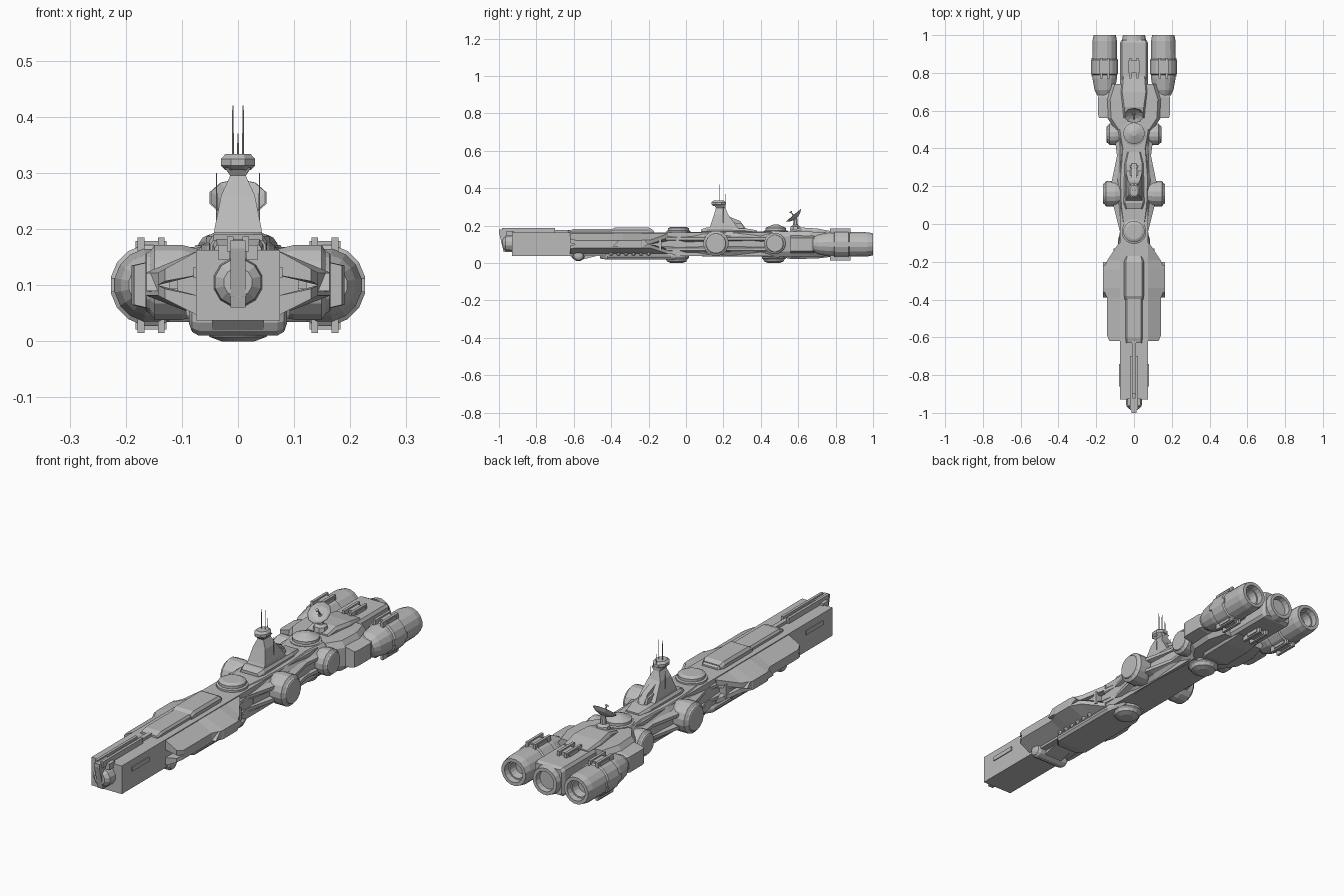
import bpy, bmesh, math
from mathutils import Matrix, Vector

if "Cube" in bpy.data.objects:
    bpy.data.objects.remove(bpy.data.objects["Cube"])

grey = bpy.data.materials.new("hull grey")
grey.use_nodes = True
grey.diffuse_color = (0.5, 0.5, 0.5, 1)
grey.node_tree.nodes["Principled BSDF"].inputs["Base Color"].default_value = (0.5, 0.5, 0.5, 1)
TURN = {"x": Matrix.Rotation(math.pi / 2, 4, "Y"),
        "y": Matrix.Rotation(-math.pi / 2, 4, "X"),
        "z": Matrix.Identity(4)}


def finish(name, bm, mirror=False):
    """Turn a bmesh into a grey object, mirrored across x when asked."""
    bmesh.ops.recalc_face_normals(bm, faces=bm.faces)
    mesh = bpy.data.meshes.new(name)
    bm.to_mesh(mesh)
    bm.free()
    mesh.materials.append(grey)
    ob = bpy.data.objects.new(name, mesh)
    bpy.context.collection.objects.link(ob)
    if mirror:
        mod = ob.modifiers.new("mirror", "MIRROR")
        mod.use_mirror_merge = False
    return ob


def skin(name, rings, mirror=False):
    """Bridge a list of closed rings and cap both ends."""
    bm = bmesh.new()
    rows = [[bm.verts.new(p) for p in ring] for ring in rings]
    n = len(rows[0])
    for a, b in zip(rows, rows[1:]):
        for i in range(n):
            j = (i + 1) % n
            bm.faces.new((a[i], a[j], b[j], b[i]))
    bm.faces.new(rows[0])
    bm.faces.new(rows[-1])
    return finish(name, bm, mirror)


def box(name, x, y, z, mirror=False):
    rect = [(x[0], y[0]), (x[1], y[0]), (x[1], y[1]), (x[0], y[1])]
    return skin(name, [[(px, py, pz) for px, py in rect] for pz in z], mirror)


def prism(name, outline, x, mirror=False):
    """Side outline of (y, z) points pushed along x."""
    return skin(name, [[(px, y, z) for y, z in outline] for px in x], mirror)


def hull(name, stations, cut=0.3):
    """Chamfered sections along y: (y, half width, low z, high z)."""
    rings = []
    for y, w, lo, hi in stations:
        c = cut * (hi - lo)
        v = w - c * 0.7
        rings.append([(-v, y, lo), (v, y, lo), (w, y, lo + c), (w, y, hi - c),
                      (v, y, hi), (-v, y, hi), (-w, y, hi - c), (-w, y, lo + c)])
    return skin(name, rings)


def turned(name, profile, place, axis="z", sides=16, mirror=False, tilt=0):
    """Revolve (radius, distance) pairs about an axis through place."""
    m = Matrix.Translation(Vector(place)) @ Matrix.Rotation(tilt, 4, "X") @ TURN[axis]
    step = math.tau / sides
    return skin(name, [[m @ Vector((r * math.cos((i + .5) * step), r * math.sin((i + .5) * step), d))
                        for i in range(sides)] for r, d in profile], mirror)


# Long main hull and bow
box("main_hull", (-.075, .075), (-.93, .72), (.037, .163))
turned("bow_hub", [(.052, 0), (.045, .035), (.026, .05)], (0, -.92, .105), "y", 12).scale.y = 1
turned("bow_drum", [(.026, -.05), (.042, -.035), (.046, .02)], (0, -.93, .105), "y", 12)
prism("bow_blade", [(-.92, .06), (-.975, .06), (-1, .165), (-1, .18), (-.92, .18)], (-.013, .013))
box("bow_cheek", (.015, .035), (-.96, -.92), (.145, .172), True)
for s in (-1, 1):
    box("bow_rail", (s * .02, s * .008), (-.985, -.7), (.16, .187))
box("bow_spine", (-.01, .01), (-.9, -.62), (.16, .176))
box("side_hatch", (.07, .079), (-.86, -.74), (.113, .132), True)

# Raised forward deck
hull("forward_deck", [(-.63, .042, .15, .172), (-.6, .045, .15, .182), (-.19, .045, .15, .182),
                      (-.17, .04, .15, .17)])
hull("deck_step", [(-.4, .05, .15, .18), (-.38, .052, .15, .19), (-.2, .052, .15, .19),
                   (-.18, .045, .15, .18)])

# Split side wings: sloped upper and lower plates with a recessed core
for name, root, tip, thick in (("upper_wing", .162, .122, -.022), ("lower_wing", .045, .082, .018)):
    rings = []
    for y, w in ((-.62, .13), (-.59, .143), (-.39, .143), (-.34, .165), (-.24, .165), (-.19, .14), (-.1, .08)):
        k = (w - .07) / .073
        drop = root + (tip - root) * min(k, 1)
        rings.append([(.07, y, root), (w, y, drop), (w, y, drop + thick), (.07, y, root + 2 * thick)])
    skin(name, rings, True)
box("wing_core", (.07, .108), (-.57, -.13), (.07, .13), True)
box("wing_conduit", (.1, .122), (-.5, -.22), (.094, .108), True)
prism("wing_end_block", [(-.39, .09), (-.36, .122), (-.22, .122), (-.2, .1), (-.24, .085)], (.1, .163), True)

# Waist fairings and struts between the side drums
for name, stations in (
        ("front_strut", [(-.17, .09), (-.04, .075), (.1, .11), (.14, .125)]),
        ("middle_strut", [(.17, .13), (.24, .115), (.36, .09), (.44, .1), (.48, .12)])):
    for lo, hi in ((.06, .09), (.115, .145)):
        skin(name, [[(.06, y, lo - .008), (w, y, lo + .008), (w, y, hi - .008), (.06, y, hi + .008)]
                    for y, w in stations], True)
hull("waist_fairing", [(0, .076, .04, .165), (.1, .09, .036, .168), (.24, .095, .036, .168),
                       (.4, .082, .036, .168), (.5, .1, .03, .172)], .25)

# Side drums with raised caps
for name, y, r, reach in (("front_drum", .16, .068, .165), ("rear_drum", .475, .058, .145)):
    turned(name, [(r * .85, .06), (r, .1), (r, reach - .016), (r * .82, reach - .008),
                  (r * .78, reach - .002), (r * .72, reach)], (0, y, .105), "x", 16, True)

# Round turrets above and below
for y in (-.04, .48):
    dome = .012 if y > 0 else 0
    turned("top_turret", [(.066, 0), (.066, .012), (.057, .015), (.057, .027), (.042, .034), (.014, .034 + dome)],
           (0, y, .16))
    turned("belly_turret", [(.03, 0), (.052, .008), (.058, .02), (.066, .026), (.066, .045)], (0, y - .01, 0))

# Keel, belly lamps and landing pod
hull("keel", [(-.46, .05, .024, .05), (-.42, .085, .018, .05), (-.08, .085, .018, .05), (0, .055, .028, .05)], .35)
for i in range(6):
    turned("belly_lamp", [(.012, 0), (.012, .008), (.006, .014)], (.079, -.4 + i * .04, .05), "x", 8, True)
turned("belly_pod", [(.033, 0), (.033, .07), (.026, .082), (.012, .087)], (0, -.575, .042), "x", 12, True)
prism("pod_mount", [(-.62, .04), (-.6, .02), (-.55, .02), (-.47, .04)], (-.045, .045))

# Stern body carrying the engines
hull("stern_body", [(.5, .1, .035, .168), (.56, .14, .034, .168), (.66, .145, .034, .168), (.74, .12, .036, .166)], .2)
skin("stern_shoulder", [[(.1, y, lo), (w, y, lo + .02), (w, y, hi - .02), (.1, y, hi)]
                        for y, w, lo, hi in ((.56, .185, .045, .155), (.58, .19, .045, .155),
                                             (.67, .19, .045, .155), (.71, .17, .05, .15))], True)
hull("stern_roof", [(.56, .055, .15, .175), (.62, .06, .15, .19), (.7, .07, .15, .185), (.78, .06, .15, .17)])
hull("stern_belly", [(.52, .05, .03, .06), (.56, .07, .022, .06), (.7, .07, .024, .06), (.78, .06, .034, .06)])
hull("engine_housing", [(.7, .073, .037, .165), (.96, .073, .037, .165), (.975, .065, .045, .158)], .1)

# Three engines with hollow nozzles
engine = [(.04, .68), (.055, .71), (.066, .77), (.066, .79), (.073, .795), (.073, .868), (.067, .873),
          (.066, .97), (.06, 1), (.045, 1), (.042, .975), (.036, .975), (.03, .94)]
for x in (-.155, 0, .155):
    profile = engine if x else engine[7:]
    turned("engine", profile, (x, 0, .1), "y", 16)
    for s in (-1, 1):
        box("engine_clamp", (x - .028, x + .028), (.8, .865), (.1 + s * .06, .1 + s * .079))
        for dx in (-.018, .018):
            box("engine_clamp_bar", (x + dx - .006, x + dx + .006), (.77, .88),
                (.1 + s * .06, .1 + s * .085))
    if x:
        box("engine_side_clamp", (x + math.copysign(.05, x), x + math.copysign(.071, x)), (.78, .88), (.088, .112))

# Command tower: stepped fin, neck and cap
hull("tower_base", [(.08, .045, .15, .18), (.11, .055, .15, .19), (.32, .05, .15, .185), (.38, .035, .15, .175)])
prism("tower_fin", [(.12, .165), (.15, .235), (.165, .31), (.2, .31), (.225, .25), (.29, .225), (.33, .17)],
      (-.013, .013))
skin("tower_body", [[(-w, a, z), (w, a, z), (w, b, z), (-w, b, z)]
                    for z, w, a, b in ((.16, .045, .11, .3), (.2, .042, .13, .27), (.26, .03, .15, .225),
                                       (.295, .014, .16, .21), (.31, .024, .15, .21))])
prism("tower_buttress", [(.24, .165), (.24, .22), (.3, .21), (.32, .165)], (-.022, .022))
cap = turned("tower_cap", [(.024, 0), (.033, .008), (.033, .02), (.024, .029)], (0, .175, .305), "z", 8)
cap.data.transform(Matrix.Translation((0, .175, 0)) @ Matrix.Diagonal((1, 1.25, 1, 1))
                   @ Matrix.Translation((0, -.175, 0)))
for x, y, top in ((-.009, .18, .42), (.009, .18, .42), (0, .21, .37)):
    turned("tower_aerial", [(.002, 0), (.0014, top - .3)], (x, y, .3), "z", 6)
turned("side_aerial", [(.0015, 0), (.001, .1)], (.038, .2, .2), "z", 6, True)

# Tilted dish on its stand
turned("dish_stand", [(.032, 0), (.028, .02), (.014, .028), (.01, .07)], (0, .585, .175), "z", 8)
turned("dish", [(.012, -.006), (.036, .003), (.053, .016), (.051, .017), (.034, .007), (.008, .002)],
       (0, .585, .243), "z", 10, False, math.radians(40))
turned("dish_feed", [(.004, 0), (.003, .035), (.007, .036), (.007, .042)],
       (0, .585, .243), "z", 6, False, math.radians(40))
